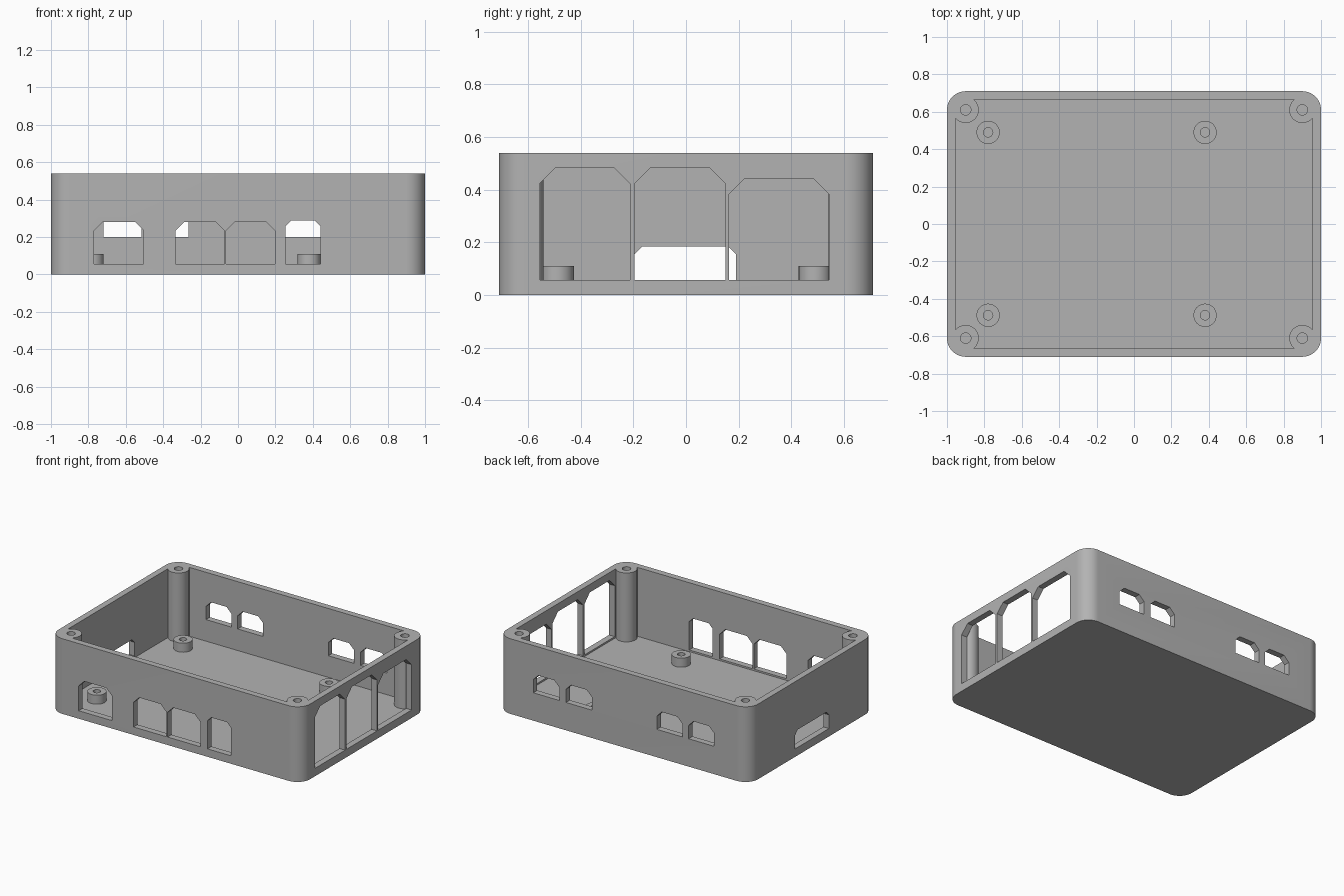
import bpy, bmesh
from math import pi, cos, sin, radians

cube = bpy.data.objects.get("Cube")
if cube:
    bpy.data.objects.remove(cube, do_unlink=True)

HX, HY, H = 1.0, 0.71, 0.54      # half length, half width, height
WALL, FLOOR, R = 0.045, 0.045, 0.1
SILL = 0.057

grey = bpy.data.materials.new("grey plastic")
grey.use_nodes = True
grey.diffuse_color = (0.45, 0.45, 0.45, 1)
grey.node_tree.nodes["Principled BSDF"].inputs["Base Color"].default_value = (0.45, 0.45, 0.45, 1)


def add_prism(bm, points, step):
    """Extrude a closed 3D outline along a vector."""
    face = bm.faces.new([bm.verts.new(p) for p in points])
    out = bmesh.ops.extrude_face_region(bm, geom=[face])
    verts = [v for v in out["geom"] if isinstance(v, bmesh.types.BMVert)]
    bmesh.ops.translate(bm, verts=verts, vec=step)


def add_cylinder(bm, x, y, z0, z1, r, n=40):
    ring = [(x + r * cos(2 * pi * i / n), y + r * sin(2 * pi * i / n), z0) for i in range(n)]
    add_prism(bm, ring, (0, 0, z1 - z0))


def add_rounded_box(bm, hx, hy, r, z0, z1, n=12):
    pts = []
    for k, (sx, sy) in enumerate([(1, 1), (-1, 1), (-1, -1), (1, -1)]):
        for i in range(n + 1):
            a = (k + i / n) * pi / 2
            pts.append((sx * (hx - r) + r * cos(a), sy * (hy - r) + r * sin(a), z0))
    add_prism(bm, pts, (0, 0, z1 - z0))


def make_object(name, bm):
    bmesh.ops.recalc_face_normals(bm, faces=bm.faces)
    mesh = bpy.data.meshes.new(name)
    bm.to_mesh(mesh)
    bm.free()
    mesh.materials.append(grey)
    obj = bpy.data.objects.new(name, mesh)
    bpy.context.collection.objects.link(obj)
    return obj


def combine(target, bm, operation):
    """Apply a boolean with a temporary helper solid."""
    helper = make_object("helper", bm)
    helper.hide_render = True
    mod = target.modifiers.new("combine", "BOOLEAN")
    mod.operation, mod.solver, mod.object = operation, "EXACT", helper
    bpy.context.view_layer.update()
    result = bpy.data.meshes.new_from_object(
        target.evaluated_get(bpy.context.evaluated_depsgraph_get()))
    target.modifiers.clear()
    target.data = result
    bpy.data.objects.remove(helper, do_unlink=True)


def add_window(bm, side, a, b, z0, z1, c):
    """Opening with chamfered top corners through one wall."""
    outline = [(a, z0), (b, z0), (b, z1 - c), (b - c, z1), (a + c, z1), (a, z1 - c)]
    depth = WALL + 0.06
    if side in ("front", "back"):
        s = -1 if side == "front" else 1
        add_prism(bm, [(u, s * (HY + 0.05), z) for u, z in outline], (0, -s * depth, 0))
    else:
        s = 1 if side == "right" else -1
        add_prism(bm, [(s * (HX + 0.05), u, z) for u, z in outline], (-s * depth, 0, 0))


# Open tray with rounded corners
bm = bmesh.new()
add_rounded_box(bm, HX, HY, R, 0, H)
case = make_object("case_body", bm)

bm = bmesh.new()
add_rounded_box(bm, HX - WALL, HY - WALL, R - WALL, FLOOR, H + 0.1)
combine(case, bm, "DIFFERENCE")

# Corner screw bosses and board standoffs
bosses = [(x, y) for x in (-0.9, 0.9) for y in (-0.61, 0.61)]
standoffs = [(x, y) for x in (-0.78, 0.38) for y in (-0.488, 0.49)]
bm = bmesh.new()
for x, y in bosses:
    add_cylinder(bm, x, y, FLOOR - 0.02, H, 0.07)
for x, y in standoffs:
    add_cylinder(bm, x, y, FLOOR - 0.02, 0.11, 0.062)
combine(case, bm, "UNION")

# Screw holes
bm = bmesh.new()
for x, y in bosses:
    add_cylinder(bm, x, y, FLOOR + 0.005, H + 0.1, 0.028, 24)
for x, y in standoffs:
    add_cylinder(bm, x, y, FLOOR + 0.005, 0.2, 0.025, 24)
combine(case, bm, "DIFFERENCE")

# Port openings
bm = bmesh.new()
for a, b in [(-0.77, -0.505), (-0.333, -0.073), (-0.063, 0.198)]:
    add_window(bm, "front", a, b, SILL, 0.28, 0.045)
add_window(bm, "front", 0.255, 0.44, SILL, 0.29, 0.03)
for a, b in [(-0.72, -0.517), (-0.468, -0.265), (0.252, 0.457), (0.51, 0.717)]:
    add_window(bm, "back", a, b, 0.2, 0.335, 0.04)
add_window(bm, "right", -0.555, -0.212, SILL, 0.483, 0.06)
add_window(bm, "right", -0.195, 0.15, SILL, 0.483, 0.06)
add_window(bm, "right", 0.163, 0.543, SILL, 0.443, 0.06)
add_window(bm, "left", -0.195, 0.19, SILL, 0.185, 0.03)
combine(case, bm, "DIFFERENCE")

# Smooth the round parts, keep the edges crisp
bpy.ops.object.select_all(action="DESELECT")
case.select_set(True)
bpy.context.view_layer.objects.active = case
bpy.ops.object.shade_smooth_by_angle(angle=radians(30))
